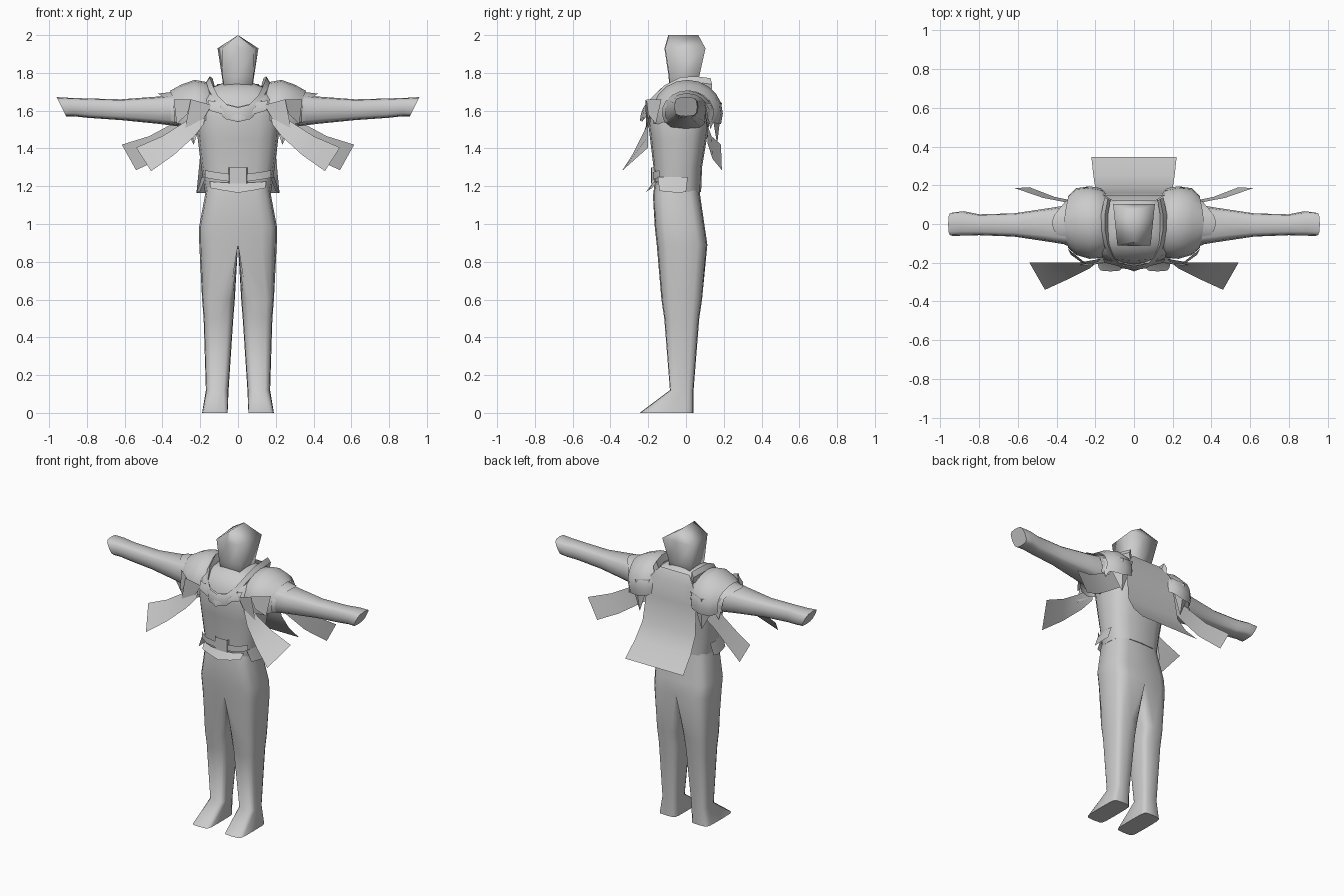
import bpy, bmesh, math

mat = bpy.data.materials.new("plain grey")
mat.diffuse_color = (0.6, 0.6, 0.6, 1)


def finish(name, bm, mirror=False, angle=40):
    bmesh.ops.remove_doubles(bm, verts=bm.verts, dist=0.0005)
    bmesh.ops.recalc_face_normals(bm, faces=bm.faces)
    me = bpy.data.meshes.new(name)
    bm.to_mesh(me)
    bm.free()
    me.materials.append(mat)
    ob = bpy.data.objects.new(name, me)
    bpy.context.collection.objects.link(ob)
    bpy.ops.object.select_all(action='DESELECT')
    bpy.context.view_layer.objects.active = ob
    ob.select_set(True)
    bpy.ops.object.shade_smooth_by_angle(angle=math.radians(angle))
    if mirror:
        m = ob.modifiers.new("mirror", 'MIRROR')
        m.use_clip = True
    return ob


def grid(name, rows, closed=False, caps=(False, False), open_middle=False, **kw):
    """Skin rows of points; closed rows make a tube."""
    bm = bmesh.new()
    vs = [[bm.verts.new(p) for p in r] for r in rows]
    n = len(rows[0])
    for a, b in zip(vs, vs[1:]):
        for i in range(n if closed else n - 1):
            j = (i + 1) % n
            q = [a[i], a[j], b[j], b[i]]
            if open_middle and all(abs(v.co.x) < 1e-4 for v in q):
                continue
            bm.faces.new(q)
    for cap, r in zip(caps, (vs[0], vs[-1])):
        if cap:
            bm.faces.new(r)
    return finish(name, bm, **kw)


def plates(name, tris, **kw):
    """Loose triangular plates."""
    bm = bmesh.new()
    for t in tris:
        bm.faces.new([bm.verts.new(p) for p in t])
    return finish(name, bm, **kw)


def spow(v, p):
    return math.copysign(abs(v) ** p, v) if abs(v) > 1e-6 else 0.0


def ring(xin, c, xout, y0, y1, z, p=0.75, n=16):
    """Rounded cross-section with its widest line at x = c."""
    pts = []
    for i in range(n):
        a = 2 * math.pi * i / n
        cx, sy = spow(math.cos(a), p), spow(math.sin(a), p)
        x = c + cx * ((xout - c) if cx > 0 else (c - xin))
        pts.append((x, (y0 + y1) / 2 + sy * (y1 - y0) / 2, z))
    return pts


# Trousers and feet: the hips split into two legs at the crotch
leg = [(0, 0, .165, -.165, .07, 1.22, .6), (0, 0, .175, -.175, .075, 1.15, .55),
       (0, 0, .207, -.165, .1, .98, .5), (0, 0, .205, -.155, .113, .89, .5),
       (.017, .09, .19, -.13, .085, .6, .55), (.025, .10, .182, -.115, .07, .5, .55),
       (.05, .11, .17, -.085, .04, .12, .6), (.055, .12, .19, -.245, .04, 0, .35)]
grid("trouser_leg", [ring(*r) for r in leg], closed=True, caps=(False, True),
     open_middle=True, mirror=True, angle=75)

# Torso
torso = [(.175, -.168, .08, 1.17), (.195, -.172, .085, 1.3), (.213, -.19, .11, 1.45),
         (.225, -.205, .13, 1.57), (.21, -.19, .14, 1.66), (.15, -.13, .12, 1.72),
         (.07, -.07, .07, 1.75)]
grid("torso", [ring(-w, 0, w, a, b, z, .7) for w, a, b, z in torso], closed=True,
     caps=(True, True), angle=60)

# Head: five-sided front outline with a ridge running front to back
head = [(.06, .065, -.08, .07, 1.64), (.082, .085, -.088, .07, 1.78),
        (.086, .108, -.11, .103, 1.93), (0, 0, -.09, .065, 2.0)]
grid("head", [[(-f, y0, z), (0, y0 - .004, z), (f, y0, z), (b, y1, z), (0, y1, z), (-b, y1, z)]
              for f, b, y0, y1, z in head], closed=True, caps=(True, False), angle=100)
plates("chin_mark", [[(-.02, -.093, 1.70), (.02, -.093, 1.70), (0, -.096, 1.665)]])

# Arms: x, front, back, bottom, top, slant of the end
arm = [(.17, -.12, .11, 1.50, 1.70, 0), (.3, -.115, .105, 1.515, 1.69, 0),
       (.42, -.095, .085, 1.53, 1.675, 0), (.62, -.065, .055, 1.55, 1.66, 0),
       (.8, -.058, .05, 1.562, 1.665, .1), (.88, -.06, .066, 1.57, 1.668, .3),
       (.935, -.062, .06, 1.57, 1.672, .5)]
rows = []
for x, y0, y1, z0, z1, k in arm:
    row = []
    for i in range(12):
        a = 2 * math.pi * i / 12
        dz = spow(math.sin(a), .6) * (z1 - z0) / 2
        row.append((x + k * dz, (y0 + y1) / 2 + spow(math.cos(a), .6) * (y1 - y0) / 2,
                    (z0 + z1) / 2 + dz))
    rows.append(row)
grid("arm", rows, closed=True, caps=(True, True), mirror=True, angle=50)


# Shoulder guards: arched shells with a single point over the arm
def arch(x, y0, y1, ztop, zc, low, point=0, n=12):
    row = []
    for i in range(n + 1):
        a = math.radians(-low + (180 + 2 * low) * i / n)
        row.append((x + point * max(0, math.sin(a)) ** 3,
                    (y0 + y1) / 2 - (y1 - y0) / 2 * math.cos(a),
                    zc + (ztop - zc) * math.sin(a)))
    return row


grid("shoulder_guard", [arch(.12, -.13, .13, 1.715, 1.6, 10), arch(.17, -.175, .185, 1.752, 1.59, 15),
                        arch(.23, -.18, .195, 1.763, 1.585, 18), arch(.3, -.16, .185, 1.738, 1.585, 22),
                        arch(.34, -.125, .145, 1.705, 1.59, 25, .02)], mirror=True)
grid("shoulder_rim", [arch(.3, -.13, .14, 1.705, 1.59, 30), arch(.355, -.11, .12, 1.69, 1.59, 30, .07)],
     mirror=True, angle=30)

# Pointed plates hanging below the shoulder guards
plates("front_spikes", [
    [(.14, -.2, 1.63), (.25, -.215, 1.66), (.285, -.21, 1.485)],
    [(.14, -.2, 1.63), (.285, -.21, 1.485), (.18, -.2, 1.56)],
    [(.24, -.21, 1.66), (.34, -.13, 1.66), (.325, -.16, 1.53)],
    [(.24, -.21, 1.66), (.325, -.16, 1.53), (.27, -.2, 1.58)]], mirror=True)
plates("back_spikes", [
    [(.15, .17, 1.66), (.25, .19, 1.64), (.235, .165, 1.42)],
    [(.25, .19, 1.64), (.34, .13, 1.63), (.235, .165, 1.42)],
    [(.27, .18, 1.64), (.36, .1, 1.64), (.34, .13, 1.50)]], mirror=True)

# Raised collar band: low at the chest, high beside the neck
path = [(0, -.225, 1.575), (.06, -.215, 1.59), (.105, -.175, 1.635), (.135, -.11, 1.695),
        (.15, -.03, 1.735), (.15, .05, 1.74), (.135, .13, 1.73)]
grid("collar", [[(x * .9, y * .93, z - .005), (x, y, z + .042), (x * 1.13, y * 1.06, z + .01),
                 (x * 1.08, y * 1.04, z - .035)] for x, y, z in path],
     closed=True, caps=(False, True), mirror=True, open_middle=True, angle=35)

# Pointed chest plate
grid("chest_plate", [[(0, -.215, 1.62), (.08, -.2, 1.64), (.16, -.18, 1.655)],
                     [(0, -.24, 1.575), (.07, -.22, 1.60), (.15, -.2, 1.62)],
                     [(0, -.245, 1.54), (.06, -.222, 1.575), (.15, -.2, 1.60)]], mirror=True)

# Buckle, slim belt pieces, front flap and side tabs
grid("buckle", [[(0, -.185, z), (.045, -.183, z), (.05, -.165, z)] for z in (1.215, 1.3)],
     mirror=True, angle=20)
grid("belt_front", [[(.045, -.178, z), (.12, -.175, z + .01), (.175, -.14, z + .02)]
                    for z in (1.225, 1.265)], mirror=True)
grid("front_flap", [[(0, -.178, 1.215), (.08, -.175, 1.22), (.15, -.15, 1.225)],
                    [(0, -.215, 1.165), (.08, -.2, 1.178), (.145, -.18, 1.19)]], mirror=True)
grid("side_tab", [[(.17, -.15, 1.25), (.193, -.04, 1.25), (.19, .01, 1.25)],
                  [(.2, -.14, 1.175), (.218, -.04, 1.165), (.21, .0, 1.17)]], mirror=True)

# Cloth ribbons in front and behind, listed as top edge and bottom edge
front = [[(.17, -.18, 1.62), (.18, -.19, 1.53)], [(.29, -.2, 1.535), (.23, -.23, 1.465)],
         [(.40, -.2, 1.465), (.34, -.285, 1.365)], [(.54, -.2, 1.405), (.46, -.34, 1.28)]]
back = [[(.2, .1, 1.62), (.18, .11, 1.50)], [(.34, .11, 1.535), (.29, .115, 1.425)],
        [(.47, .135, 1.465), (.41, .14, 1.345)], [(.615, .185, 1.42), (.54, .19, 1.285)]]
grid("front_ribbon", front, mirror=True)
grid("back_ribbon", back, mirror=True)

# Short cape flaring out at the hem
cape = [(.11, .12, 1.74), (.16, .15, 1.68), (.19, .16, 1.55), (.2, .185, 1.37),
        (.21, .25, 1.265), (.22, .345, 1.165)]
grid("cape", [[(w * t, y, z) for t in (-1, -.5, 0, .5, 1)] for w, y, z in cape])
